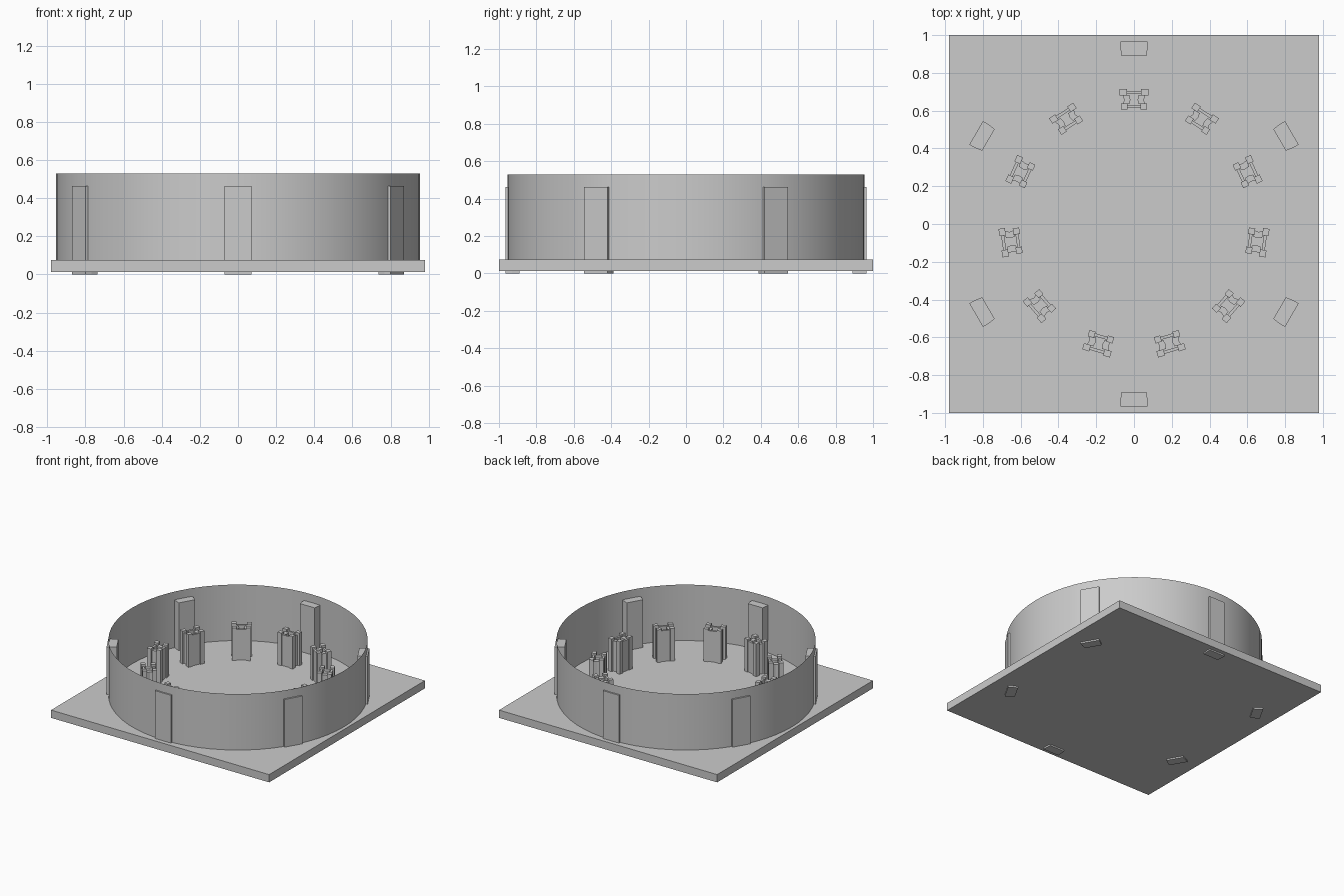
import bpy, bmesh, math
from mathutils import Matrix

if "Cube" in bpy.data.objects:
    bpy.data.objects.remove(bpy.data.objects["Cube"])


def make_object(name, bm):
    bmesh.ops.recalc_face_normals(bm, faces=bm.faces)
    me = bpy.data.meshes.new(name)
    bm.to_mesh(me)
    bm.free()
    ob = bpy.data.objects.new(name, me)
    bpy.context.collection.objects.link(ob)
    return ob


def prism(bm, pts, z0, z1):
    low = [bm.verts.new((x, y, z0)) for x, y in pts]
    top = [bm.verts.new((x, y, z1)) for x, y in pts]
    bm.faces.new(low[::-1])
    bm.faces.new(top)
    n = len(pts)
    for i in range(n):
        j = (i + 1) % n
        bm.faces.new((low[i], low[j], top[j], top[i]))


def rect(cx, cy, w, d):
    return [(cx - w / 2, cy - d / 2), (cx + w / 2, cy - d / 2),
            (cx + w / 2, cy + d / 2), (cx - w / 2, cy + d / 2)]


FLOOR = 0.075

# base slab
bm = bmesh.new()
prism(bm, rect(0, 0, 1.96, 2.0), 0.012, FLOOR)
make_object("base_slab", bm)

# thin open ring wall
bm = bmesh.new()
bmesh.ops.create_cone(bm, cap_ends=False, segments=64, radius1=0.954, radius2=0.954,
                      depth=0.53 - FLOOR,
                      matrix=Matrix.Translation((0, 0, (0.53 + FLOOR) / 2)))
for f in bm.faces:
    f.smooth = True
make_object("ring_wall", bm)

# six wall piers that pass through the slab
for k in range(6):
    bm = bmesh.new()
    prism(bm, [(-0.066, 0.89), (0.066, 0.89), (0.072, 0.93), (0.072, 0.965),
               (-0.072, 0.965), (-0.072, 0.93)], 0.0, 0.463)
    ob = make_object(f"wall_pier_{k + 1}", bm)
    ob.rotation_euler.z = k * math.pi / 3

# eleven inner columns: corner posts, connecting panels and side blocks
for k in range(11):
    bm = bmesh.new()
    for s in (-1, 1):
        prism(bm, rect(s * 0.057, 0.697, 0.038, 0.034), FLOOR, 0.34)
        prism(bm, rect(s * 0.051, 0.622, 0.034, 0.034), FLOOR, 0.34)
        prism(bm, [(s * 0.024, 0.634), (s * 0.058, 0.634), (s * 0.052, 0.657),
                   (s * 0.060, 0.682), (s * 0.024, 0.682), (s * 0.019, 0.658)],
              FLOOR, 0.32)
    prism(bm, rect(0, 0.697, 0.08, 0.016), FLOOR, 0.325)
    prism(bm, rect(0, 0.621, 0.07, 0.016), FLOOR, 0.325)
    ob = make_object(f"inner_column_{k + 1}", bm)
    ob.rotation_euler.z = k * 2 * math.pi / 11
